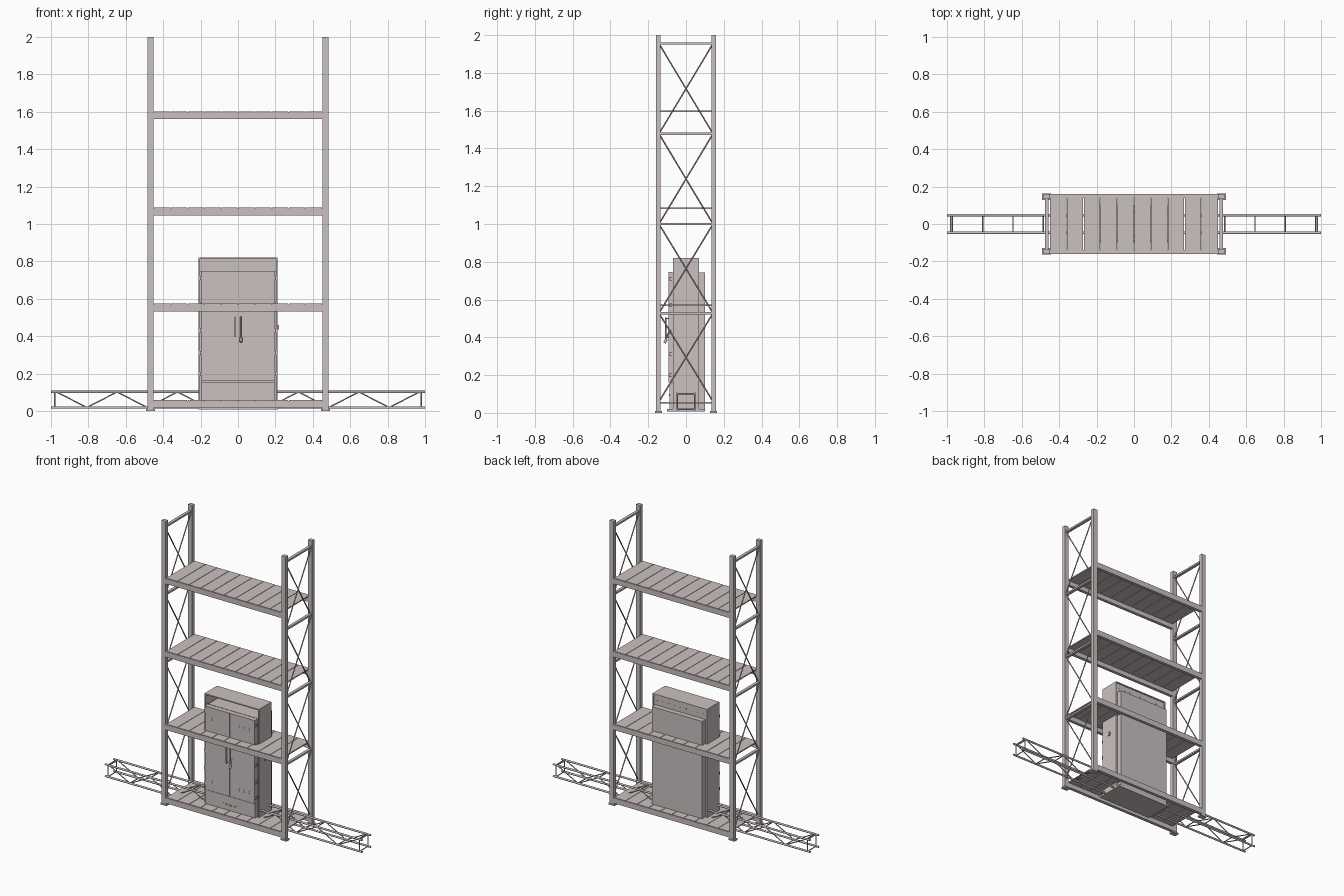
import bpy, bmesh, math
from mathutils import Vector

if "Cube" in bpy.data.objects:
    bpy.data.objects.remove(bpy.data.objects["Cube"])


def material(name, rgb):
    m = bpy.data.materials.new(name)
    m.diffuse_color = (*rgb, 1)
    m.use_nodes = True
    m.node_tree.nodes["Principled BSDF"].inputs["Base Color"].default_value = m.diffuse_color
    return m


STEEL = material("warm grey steel", (0.60, 0.53, 0.53))


def finish(name, bm):
    bmesh.ops.recalc_face_normals(bm, faces=bm.faces)
    me = bpy.data.meshes.new(name)
    bm.to_mesh(me)
    bm.free()
    me.materials.append(STEEL)
    ob = bpy.data.objects.new(name, me)
    bpy.context.collection.objects.link(ob)
    return ob


def add_box(bm, x0, x1, y0, y1, z0, z1):
    vs = bmesh.ops.create_cube(bm, size=1)["verts"]
    for v in vs:
        v.co = Vector(((x0 + x1) / 2 + v.co.x * (x1 - x0),
                       (y0 + y1) / 2 + v.co.y * (y1 - y0),
                       (z0 + z1) / 2 + v.co.z * (z1 - z0)))


def boxes(name, items):
    bm = bmesh.new()
    for b in items:
        add_box(bm, *b)
    return finish(name, bm)


def rods(name, pairs, r, sides=8):
    bm = bmesh.new()
    for a, b in pairs:
        a, b = Vector(a), Vector(b)
        d = b - a
        vs = bmesh.ops.create_cone(bm, cap_ends=True, segments=sides, radius1=r,
                                   radius2=r, depth=d.length)["verts"]
        q = d.to_track_quat('Z', 'Y')
        for v in vs:
            v.co = q @ v.co + (a + b) / 2
    ob = finish(name, bm)
    bpy.context.view_layer.objects.active = ob
    ob.select_set(True)
    bpy.ops.object.shade_smooth_by_angle(angle=math.radians(50))
    ob.select_set(False)
    return ob


# Rack uprights, feet and side bracing
corners = [(sx, sy) for sx in (-1, 1) for sy in (-1, 1)]
boxes("rack_uprights", [(sx * .467 - .016, sx * .467 + .016, sy * .147 - .013,
                         sy * .147 + .013, .008, 2) for sx, sy in corners])
boxes("rack_feet", [(sx * .467 - .024, sx * .467 + .024, sy * .145 - .018,
                     sy * .145 + .018, 0, .01) for sx, sy in corners])
levels = [.06, .528, 1.0, 1.478, 1.955]
diagonals, struts = [], []
for x in (-.467, .467):
    for lo, hi in zip(levels, levels[1:]):
        for s, dx in ((-1, -.004), (1, .004)):
            diagonals.append(((x + dx, -.137 * s, lo + .01), (x + dx, .137 * s, hi - .01)))
    for z in levels[1:]:
        struts.append((x - .01, x + .01, -.137, .137, z - .006, z + .006))
rods("rack_diagonals", diagonals, .004)
boxes("rack_struts", struts)

# Shelves: front and back beams with loose planks on top
for i, top in enumerate((.058, .574, 1.087, 1.602)):
    boxes(f"shelf_beams_{i}", [(-.452, .452, min(s * .16, s * .138), max(s * .16, s * .138),
                                top - .041, top - .004) for s in (-1, 1)])
    w = .9 / 10
    boxes(f"shelf_planks_{i}", [(-.45 + k * w + .0015, -.45 + (k + 1) * w - .0015,
                                 -.158, .158, top - .008, top) for k in range(10)])

# Cabinet shell: thin walls, open recess over the doors, riveted back strip
W, D, H = .212, .07, .82
boxes("cabinet_shell", [
    (-W, -W + .008, -D, D, .02, H), (W - .008, W, -D, D, .02, H),
    (-W, W, -D, D, H - .008, H),
    (-W + .008, W - .008, D - .012, D - .006, .02, H - .008),
    (-W + .008, W - .008, -D + .015, -D + .02, .02, .745)])
boxes("cabinet_base", [(-W, W, -.1, .1, .008, .02)])
boxes("cabinet_body", [(-.196, .196, -.074, .1, .02, .743)])

# Doors, lower panel and slot
boxes("cabinet_doors", [(-.194, -.001, -.092, -.074, .16, .745),
                        (.001, .194, -.092, -.074, .16, .745)])
boxes("cabinet_lower_panel", [(-.194, .194, -.088, -.074, .02, .156)])
boxes("lower_panel_slot", [(-.054 + k * .0135, -.054 + k * .0135 + .011, -.091, -.088, .09, .1)
                           for k in range(8)])

# Vent dots on doors and rivets on the back strip
boxes("door_vents", [(cx + k * .013 - .002, cx + k * .013 + .002, -.0935, -.092, z, z + .004)
                     for cx in (-.15, .06) for k in range(8)
                     for z in (.22, .235, .66, .675)])
boxes("back_rivets", [(-.18 + k * .045 - .002, -.18 + k * .045 + .002, D - .006, D - .003,
                       .775, .779) for k in range(9)])

# Door handles, knob and hinges
rods("door_handles", [((-.016, -.108, .395), (-.016, -.108, .505)),
                      ((.014, -.108, .385), (.014, -.108, .505)),
                      ((-.016, -.108, .4), (-.016, -.09, .4)),
                      ((-.016, -.108, .5), (-.016, -.09, .5)),
                      ((.014, -.108, .5), (.014, -.09, .5)),
                      ((.014, -.108, .39), (.014, -.09, .43))], .0035)
rods("handle_knob", [((.016, -.114, .37), (.016, -.103, .392))], .007, 12)
boxes("door_hinges", [(s * .198 - .004, s * .198 + .004, -.09, -.074, z, z + .02)
                      for s in (-1, 1) for z in (.19, .3, .42, .56, .7)])
boxes("side_lock", [(W, W + .006, -.01, .01, .435, .46)])

# Floor truss: four chords, zigzag webs, cross bars
Y, LO, HI = .047, .019, .102
rods("truss_chords", [((-1, y, z), (1, y, z)) for y in (-Y, Y) for z in (LO, HI)], .0065, 12)
nodes = [(-.97 + k * .97 / 6, LO if k % 2 else HI) for k in range(13)]
webs = [((a[0], y, a[1]), (b[0], y, b[1])) for y in (-Y, Y) for a, b in zip(nodes, nodes[1:])]
webs += [((x, y, LO), (x, y, HI)) for x in (-.98, .98) for y in (-Y, Y)]
webs += [((x, -Y, z), (x, Y, z)) for x, z in nodes]
webs += [((x, -Y, z), (x, Y, z)) for x in (-.98, .98) for z in (LO, HI)]
rods("truss_webs", webs, .0035)
